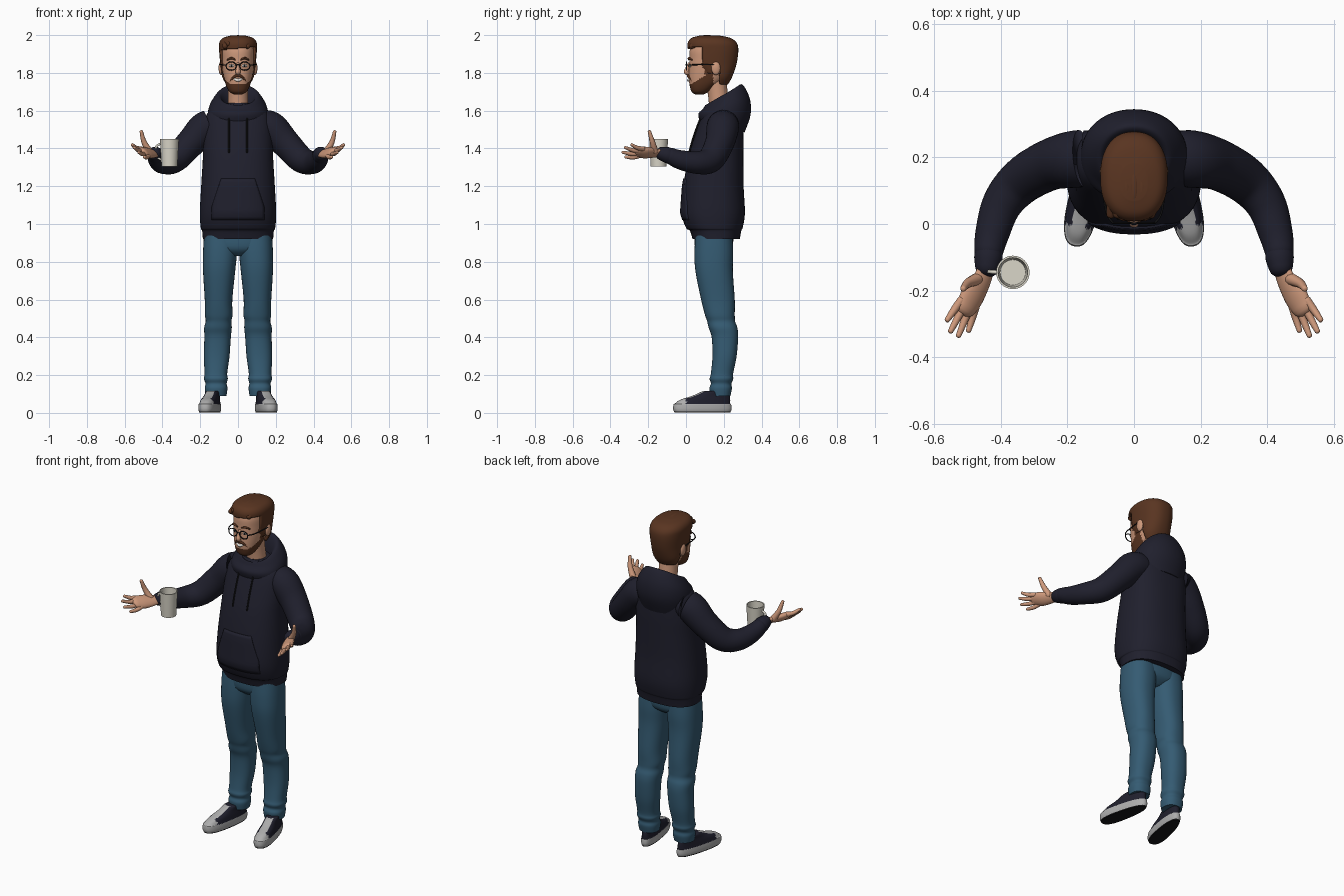
import bpy, bmesh
from math import sin, cos, pi, radians, copysign
from mathutils import Vector

if "Cube" in bpy.data.objects:
    bpy.data.objects.remove(bpy.data.objects["Cube"])


def material(name, r, g, b):
    m = bpy.data.materials.new(name)
    m.use_nodes = True
    m.diffuse_color = (r, g, b, 1)
    m.node_tree.nodes["Principled BSDF"].inputs["Base Color"].default_value = (r, g, b, 1)
    return m


SKIN = material("skin", .62, .32, .2)
HAIR = material("hair brown", .1, .035, .015)
NAVY = material("hoodie navy", .014, .014, .026)
DENIM = material("denim blue", .035, .105, .17)
GREY = material("shoe grey", .42, .42, .42)
CREAM = material("cup cream", .7, .67, .58)
BLACK = material("near black", .008, .008, .009)
WHITE = material("white", .8, .78, .74)


def finish(name, bm, mats):
    me = bpy.data.meshes.new(name)
    bm.to_mesh(me)
    bm.free()
    for m in mats:
        me.materials.append(m)
    me.shade_smooth()
    me.set_sharp_from_angle(angle=radians(50))
    ob = bpy.data.objects.new(name, me)
    bpy.context.collection.objects.link(ob)
    return ob


def spline(rows, steps):
    """Smooth interpolation through tuples of numbers."""
    p = [rows[0]] + list(rows) + [rows[-1]]
    out = []
    for i in range(1, len(p) - 2):
        for k in range(steps):
            t = k / steps
            out.append([b + .5 * t * (c - a + t * (2*a - 5*b + 4*c - d + t * (3*(b - c) + d - a)))
                        for a, b, c, d in zip(*p[i - 1:i + 3])])
    return out + [list(rows[-1])]


def skin_rings(name, rings, mats, rule=None, keep=None):
    """Bridge rings of points, cap the ends, colour or drop faces by rule."""
    bm = bmesh.new()
    vs = [[bm.verts.new(p) for p in ring] for ring in rings]
    n = len(vs[0])
    for a, b in zip(vs, vs[1:]):
        for j in range(n):
            k = (j + 1) % n
            bm.faces.new((a[j], a[k], b[k], b[j]))
    bm.faces.new(vs[0][::-1])
    bm.faces.new(vs[-1])
    for f in list(bm.faces):
        c = f.calc_center_median()
        if keep and not keep(c):
            bm.faces.remove(f)
        elif rule:
            f.material_index = rule(c)
    return finish(name, bm, mats)


def power_of(v, e):
    return copysign(abs(v) ** e, v)


def loft(name, rows, mats, steps=5, n=48, power=2.3, rule=None, keep=None):
    """Rows: height, centre x, half width, front y, back y, tilt."""
    rows = [tuple(r) + (0,) * (6 - len(r)) for r in rows]
    rings = []
    for z, cx, rx, y0, y1, tilt in spline(rows, steps):
        ring = []
        for j in range(n):
            c, s = cos(2*pi*j/n), sin(2*pi*j/n)
            ring.append((cx + rx * power_of(c, 2/power),
                         (y0 + y1)/2 + (y1 - y0)/2 * power_of(s, 2/power), z + tilt * s))
        rings.append(ring)
    return skin_rings(name, rings, mats, rule, keep)


def tube(name, pts, mat, flat=1, side=(1, .1, .2), n=20, steps=6):
    """Round-ended limb through points x, y, z, radius."""
    path = spline(pts, steps)
    cs = [Vector(p[:3]) for p in path]
    st = [(cs[i], (cs[min(i+1, len(cs)-1)] - cs[max(i-1, 0)]).normalized(), p[3])
          for i, p in enumerate(path)]
    c, t, r = st[0]
    start = [(c - t*r*d, t, r*k) for d, k in ((.7, .25), (.6, .6), (.35, .88))]
    c, t, r = st[-1]
    end = [(c + t*r*d, t, r*k) for d, k in ((.35, .88), (.6, .6), (.7, .25))]
    rings = []
    for c, t, r in start + st + end:
        s = Vector(side)
        s = (s - t * s.dot(t)).normalized()
        u = t.cross(s) * flat
        rings.append([c + (s * cos(2*pi*j/n) + u * sin(2*pi*j/n)) * r for j in range(n)])
    return skin_rings(name, rings, [mat])


def ball(name, loc, scale, mat):
    bm = bmesh.new()
    bmesh.ops.create_uvsphere(bm, u_segments=20, v_segments=12, radius=1)
    ob = finish(name, bm, [mat])
    ob.location, ob.scale = loc, scale
    return ob


def flip(pts, s):
    return [(p[0] * s,) + tuple(p[1:]) for p in pts]


# Hoodie body with a gathered hem
BODY = [(.92, 0, .186, .035, .285), (.965, 0, .19, .02, .293), (.98, 0, .197, 0, .3),
        (1.06, 0, .202, -.024, .312), (1.2, 0, .195, -.014, .305), (1.35, 0, .186, .012, .305),
        (1.45, 0, .184, .04, .305), (1.55, 0, .175, .075, .3), (1.6, 0, .15, .1, .29),
        (1.64, 0, .09, .12, .27)]
loft("hoodie_body", BODY, [NAVY], power=2.4)


def front(x, z):
    """Front y of the hoodie body."""
    for a, b in zip(BODY, BODY[1:]):
        if a[0] <= z <= b[0]:
            t = (z - a[0]) / (b[0] - a[0])
            rx, y0, y1 = (a[i] + t * (b[i] - a[i]) for i in (2, 3, 4))
            return (y0 + y1)/2 - (y1 - y0)/2 * max(0, 1 - abs(x/rx) ** 2.4) ** (1/2.4)


# Front pocket panel with slanted openings
bm = bmesh.new()
grid = []
for i in range(13):
    z = 1.02 + .22 * i / 12
    half = .14 - .05 * max(0, (z - 1.09) / .15)
    grid.append([bm.verts.new((half * u / 10, front(half * u / 10, z) - .008, z))
                 for u in range(-10, 11)])
for a, b in zip(grid, grid[1:]):
    for j in range(20):
        bm.faces.new((a[j], a[j+1], b[j+1], b[j]))
solid = finish("pocket", bm, [NAVY]).modifiers.new("thickness", "SOLIDIFY")
solid.thickness = .012

# Hood lying around the neck, higher at the back
loft("hood", [(1.505, 0, .15, .08, .31, -.02), (1.58, 0, .16, .065, .342, 0),
              (1.64, 0, .145, .09, .336, .03), (1.685, 0, .105, .105, .295, .055),
              (1.65, 0, .078, .12, .26, .045), (1.59, 0, .06, .125, .24, 0)], [NAVY], power=2.1)

# Jeans hips
loft("jeans_hips", [(.83, 0, .05, .09, .2), (.87, 0, .16, .05, .245), (.95, 0, .182, .045, .25)],
     [DENIM])

LEG = [(.94, .09, .09, .05, .245), (.85, .095, .09, .045, .25), (.75, .1, .085, .05, .248),
       (.6, .103, .073, .08, .258), (.52, .102, .073, .1, .258), (.485, .103, .068, .112, .26),
       (.45, .106, .073, .12, .272), (.4, .108, .07, .136, .276), (.3, .113, .068, .14, .268),
       (.21, .117, .06, .132, .25), (.18, .117, .063, .125, .25), (.155, .116, .056, .132, .24),
       (.13, .116, .06, .124, .243), (.09, .116, .055, .13, .235)]
SHOE = [(.002, 0, .043, -.15, .15), (.02, 0, .047, -.157, .157), (.045, 0, .046, -.155, .155),
        (.05, 0, .043, -.148, .15), (.07, 0, .04, -.118, .15), (.09, 0, .037, -.055, .148),
        (.112, 0, .036, -.005, .145), (.117, 0, .028, .01, .137)]
ARM = [(.1, .2, 1.52, .075), (.17, .195, 1.512, .086), (.25, .178, 1.43, .077),
       (.335, .13, 1.342, .07), (.395, .06, 1.325, .06), (.425, -.03, 1.34, .051),
       (.436, -.085, 1.362, .043)]
CUFF = [(.435, -.085, 1.36, .042), (.437, -.105, 1.367, .042), (.44, -.132, 1.374, .036)]
PALM = [(.438, -.115, 1.375, .026), (.455, -.165, 1.375, .033), (.483, -.213, 1.378, .042),
        (.502, -.25, 1.384, .036)]
TIPS = [("index", .03, (.56, -.288, 1.42)), ("middle", .01, (.55, -.322, 1.405)),
        ("ring", -.01, (.526, -.335, 1.38)), ("little", -.029, (.496, -.32, 1.355))]
ACROSS = Vector((.75, .25, .6)).normalized()


def shoe_colour(c):
    if c.z < .009:
        return 2
    lace = abs(c.x) < .02 and -.1 < c.y < .02 and c.z > .055
    return 0 if c.z < .047 or c.y < -.095 or lace else 1


for s, word in ((1, "left"), (-1, "right")):
    # Leg and shoe
    loft(word + "_leg", [(r[0], r[1] * s) + r[2:] for r in LEG][::-1], [DENIM])
    shoe = loft(word + "_shoe", SHOE, [GREY, NAVY, BLACK], power=2.5, rule=shoe_colour)
    for v in shoe.data.vertices:
        v.co.x *= 1 - .9 * v.co.y
    shoe.location = (.146 * s, .087, 0)
    shoe.rotation_euler.z = s * radians(12)
    # Sleeve and hand
    tube(word + "_sleeve", flip(ARM, s), NAVY, n=32)
    tube(word + "_cuff", flip(CUFF, s), NAVY, n=32)
    across = (ACROSS.x * s, ACROSS.y, ACROSS.z)
    tube(word + "_palm", flip(PALM, s), SKIN, .5, across)
    for name, k, tip in TIPS:
        base = Vector((.495, -.235, 1.38)) + ACROSS * k
        mid = base.lerp(Vector(tip), .5) - Vector((0, 0, .006))
        tube(f"{word}_{name}_finger",
             flip([(*base, .0125), (*mid, .0115), (*tip, .008)], s), SKIN, n=12)
    tube(word + "_thumb", flip([(.47, -.165, 1.385, .019), (.498, -.178, 1.435, .014),
                                (.512, -.194, 1.49, .009)], s), SKIN, n=12)
    # Drawstring
    tube(word + "_drawstring", [(.048 * s, front(.048, z) - .006, z, .0045)
                                for z in (1.59, 1.53, 1.45, 1.38)], BLACK, n=8)
    # Ear, eye, brow
    ball(word + "_ear", (.09 * s, .158, 1.825), (.013, .024, .036), SKIN)
    ball(word + "_eye", (.034 * s, .021, 1.838), (.014, .007, .008), WHITE)
    ball(word + "_pupil", (.034 * s, .015, 1.838), (.006, .003, .006), BLACK)
    tube(word + "_brow", flip([(.015, .014, 1.87, .004), (.036, .016, 1.878, .006),
                               (.058, .032, 1.868, .004)], s), HAIR, n=10)
    # Glasses
    rim = [(.036 + .027 * cos(a * pi / 8), .003, 1.836 + .022 * sin(a * pi / 8), .0028)
           for a in range(17)]
    tube(word + "_lens_rim", flip(rim, s), BLACK, side=(0, 1, 0), n=8, steps=2)
    tube(word + "_glasses_arm", flip([(.063, .003, 1.842, .003), (.084, .04, 1.843, .003),
                                      (.097, .15, 1.845, .003)], s), BLACK, n=8)
tube("glasses_bridge", [(-.01, .002, 1.84, .003), (0, 0, 1.844, .003), (.01, .002, 1.84, .003)],
     BLACK, side=(0, 1, 0), n=8)

# Neck and bearded head
tube("neck", [(0, .185, 1.57, .058), (0, .17, 1.68, .053), (0, .155, 1.79, .055)], SKIN, n=32)


def beard(c):
    top = 1.742 + max(0, c.y - .03) * .6
    return int(c.y < .145 and c.z < top or .1 < c.y < .138 and c.z < 1.9)


loft("head", [(1.685, 0, .02, .05, .09), (1.7, 0, .045, .03, .12), (1.73, 0, .062, .02, .16),
              (1.77, 0, .074, .015, .21), (1.82, 0, .083, .016, .24), (1.87, 0, .087, .018, .255),
              (1.92, 0, .087, .02, .255), (1.96, 0, .075, .04, .235), (1.985, 0, .04, .09, .18)],
     [SKIN, HAIR], steps=7, n=64, rule=beard)
tube("nose", [(0, .018, 1.85, .008), (0, .006, 1.82, .011), (0, .003, 1.805, .014),
              (0, .013, 1.795, .009)], SKIN)
tube("smile", [(-.03, .028, 1.774, .004), (0, .013, 1.761, .008), (.03, .028, 1.774, .004)],
     WHITE, side=(0, 0, 1))
tube("moustache", [(-.042, .034, 1.755, .004), (-.018, .014, 1.781, .007), (0, .011, 1.784, .006),
                   (.018, .014, 1.781, .007), (.042, .034, 1.755, .004)], HAIR, side=(0, 0, 1))


# Hair shell cut along the hairline, with swept locks on top
def hairline(c):
    if c.y < .085:
        return c.z > 1.93 + .1 * c.x
    return c.z > (1.8 if c.y < .135 else 1.845 if c.y < .18 else 1.74)


hair = loft("hair", [(1.735, 0, .06, .12, .22), (1.78, 0, .084, .09, .245), (1.85, 0, .094, .02, .268),
                     (1.92, 0, .1, .01, .277), (1.96, 0, .099, .01, .268), (1.985, 0, .08, .03, .235),
                     (1.997, 0, .04, .07, .18)], [HAIR], steps=8, n=64, keep=hairline)
hair.modifiers.new("thickness", "SOLIDIFY").thickness = .018
for i in range(-3, 4):
    x = i * .022
    drop = 5 * x * x
    tube("hair_lock", [(x * .9 - .01, .028, 1.962 - drop, .014), (x, .08, 1.982 - drop, .016),
                       (x * 1.05, .15, 1.982 - drop, .015), (x, .22, 1.962 - drop, .012)], HAIR, n=12)

# Cup with open top and side handle
loft("cup", [(1.305, -.363, .042, -.187, -.103), (1.45, -.363, .05, -.195, -.095),
             (1.45, -.363, .044, -.189, -.101), (1.325, -.363, .038, -.183, -.107)],
     [CREAM], steps=1, power=2)
tube("cup_handle", [(-.408, -.145, 1.425, .006), (-.432, -.143, 1.41, .006),
                    (-.434, -.143, 1.36, .006), (-.406, -.145, 1.34, .006)], CREAM, side=(0, 1, 0), n=10)
